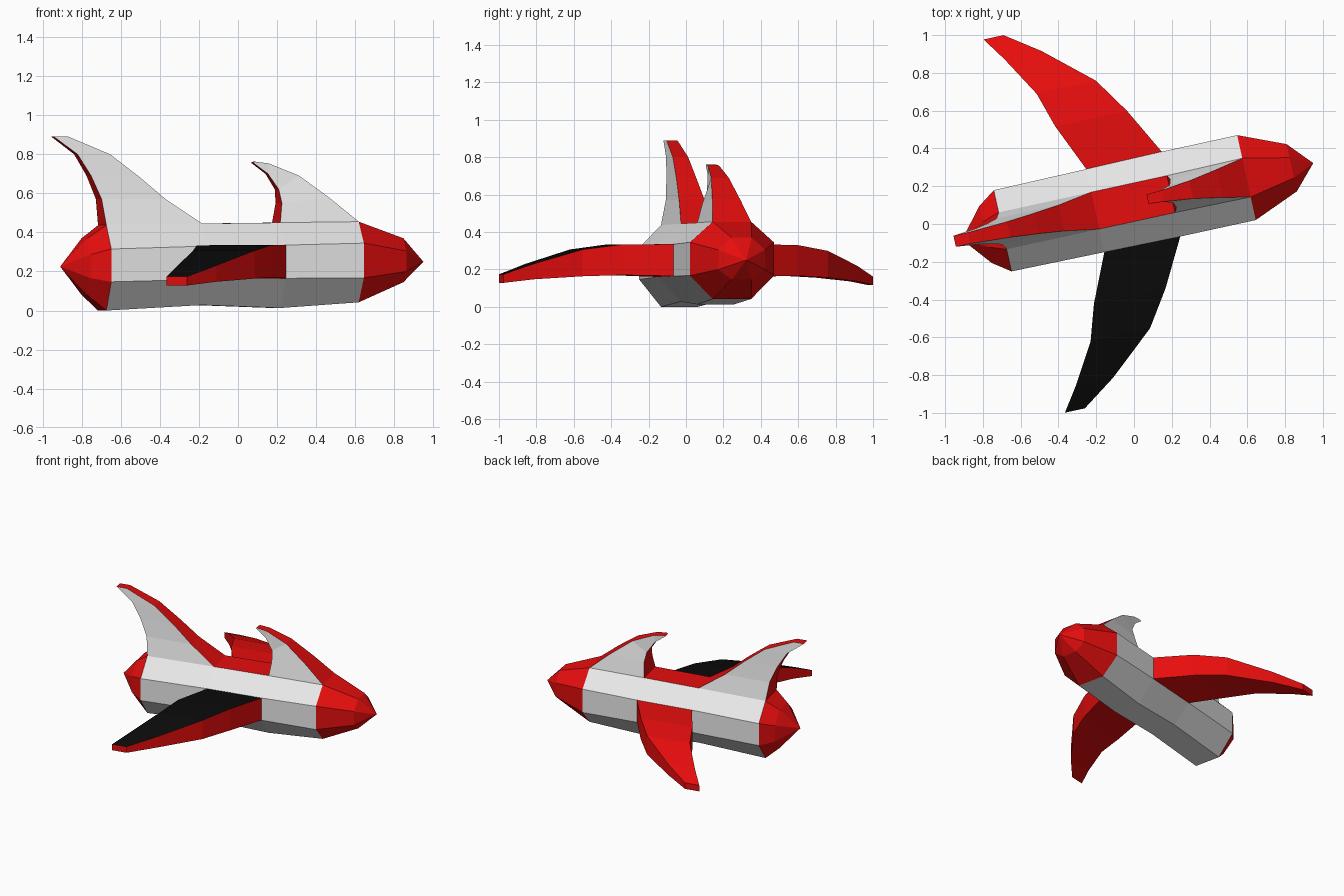
import bpy, bmesh, math
from mathutils import Matrix, Vector

if "Cube" in bpy.data.objects:
    bpy.data.objects.remove(bpy.data.objects["Cube"])

AXIS = 0.113  # sideways offset of the hull axis
TURN = Matrix.Rotation(math.radians(12.3), 4, 'Z')


def material(name, rgb):
    m = bpy.data.materials.new(name)
    m.diffuse_color = (*rgb, 1)
    m.use_nodes = True
    m.node_tree.nodes["Principled BSDF"].inputs["Base Color"].default_value = m.diffuse_color
    return m


GREY, RED, BLACK = 0, 1, 2
MATS = [material("light_grey", (0.8, 0.8, 0.8)),
        material("red", (0.8, 0.004, 0.004)),
        material("black", (0.003, 0.003, 0.003))]


def loft(name, rings, colour, skip=(), cap=False):
    """Skin a list of point rings; colour(k) picks the material of side k.
    A one-point ring closes to a tip. skip holds (segment, side) openings."""
    bm = bmesh.new()
    vs = [[bm.verts.new((p[0], p[1] + AXIS, p[2])) for p in r] for r in rings]
    for s, (a, b) in enumerate(zip(vs, vs[1:])):
        n = len(a)
        for k in range(n):
            if (s, k) in skip:
                continue
            j = (k + 1) % n
            quad = [a[k], a[j]] + ([b[0]] if len(b) == 1 else [b[j], b[k]])
            bm.faces.new(quad).material_index = colour(k)
    if cap:
        bm.faces.new(vs[-1]).material_index = RED
    bmesh.ops.recalc_face_normals(bm, faces=bm.faces[:])
    bm.transform(TURN)
    me = bpy.data.meshes.new(name)
    bm.to_mesh(me)
    bm.free()
    for m in MATS:
        me.materials.append(m)
    ob = bpy.data.objects.new(name, me)
    bpy.context.collection.objects.link(ob)
    return ob


def octagon(u, hw, flat, top, up, low, bot):
    """Eight-sided hull section; side 0 is the top flat, 2 and 6 the flanks."""
    return [(u, -flat, top), (u, flat, top), (u, hw, up), (u, hw, low),
            (u, flat, bot), (u, -flat, bot), (u, -hw, low), (u, -hw, up)]


# Hull sections, tail to nose
hull = [octagon(-0.687, 0.22, 0.1, 0.437, 0.315, 0.147, 0.0),
        octagon(-0.185, 0.225, 0.1, 0.445, 0.33, 0.16, 0.028),
        octagon(0.225, 0.23, 0.1, 0.45, 0.335, 0.165, 0.013),
        octagon(0.634, 0.23, 0.105, 0.455, 0.345, 0.167, 0.042)]
loft("hull", hull, lambda k: RED if k == 0 else GREY,
     skip={(0, 0), (2, 0), (1, 2), (1, 6)})

# Nose and tail cones
loft("nose_cone", [hull[3], octagon(0.879, 0.128, 0.055, 0.37, 0.305, 0.2, 0.145),
                   [(0.996, 0, 0.25)]], lambda k: RED)
loft("tail_cone", [hull[0], octagon(-0.78, 0.154, 0.068, 0.37, 0.287, 0.165, 0.08),
                   [(-0.907, 0, 0.225)]], lambda k: RED)


# Dorsal fins: stations of (lead u, lead z, trail u, trail z, half width)
def fin(name, front, back, stations):
    root = [front[0], front[1], back[1], back[0]]
    rings = [root] + [[(lu, -w, lz), (lu, w, lz), (tu, w, tz), (tu, -w, tz)]
                      for lu, lz, tu, tz, w in stations]
    loft(name, rings, lambda k: RED if k in (0, 2) else GREY, cap=True)


fin("rear_fin", hull[1], hull[0],
    [(-0.37, 0.57, -0.705, 0.57, 0.07), (-0.505, 0.685, -0.757, 0.69, 0.055),
     (-0.655, 0.80, -0.825, 0.80, 0.042), (-0.87, 0.89, -0.947, 0.89, 0.03)])
fin("front_fin", hull[3], hull[2],
    [(0.49, 0.575, 0.238, 0.55, 0.076), (0.335, 0.69, 0.228, 0.62, 0.048),
     (0.18, 0.753, 0.175, 0.70, 0.031), (0.11, 0.762, 0.098, 0.757, 0.026)])

# Swept wings: stations of (lead u, trail u, distance out, top z, bottom z)
WING = [(0.0915, -0.297, 0.48, 0.332, 0.168), (-0.035, -0.357, 0.671, 0.303, 0.16),
        (-0.282, -0.484, 0.885, 0.225, 0.142), (-0.462, -0.57, 1.011, 0.168, 0.122)]
for side, name in ((1, "left_wing"), (-1, "right_wing")):
    a, b = (2, 3) if side > 0 else (7, 6)
    rings = [[hull[2][a], hull[1][a], hull[1][b], hull[2][b]]]
    for lu, tu, d, zt, zb in WING:
        roll = -side * 0.008 * (d - 0.22)
        y = side * d
        rings.append([(lu, y, zt + roll), (tu, y, zt + roll),
                      (tu, y, zb + roll), (lu, y, zb + roll)])
    top = RED if side > 0 else BLACK
    loft(name, rings, lambda k: top if k == 0 else RED, cap=True)
